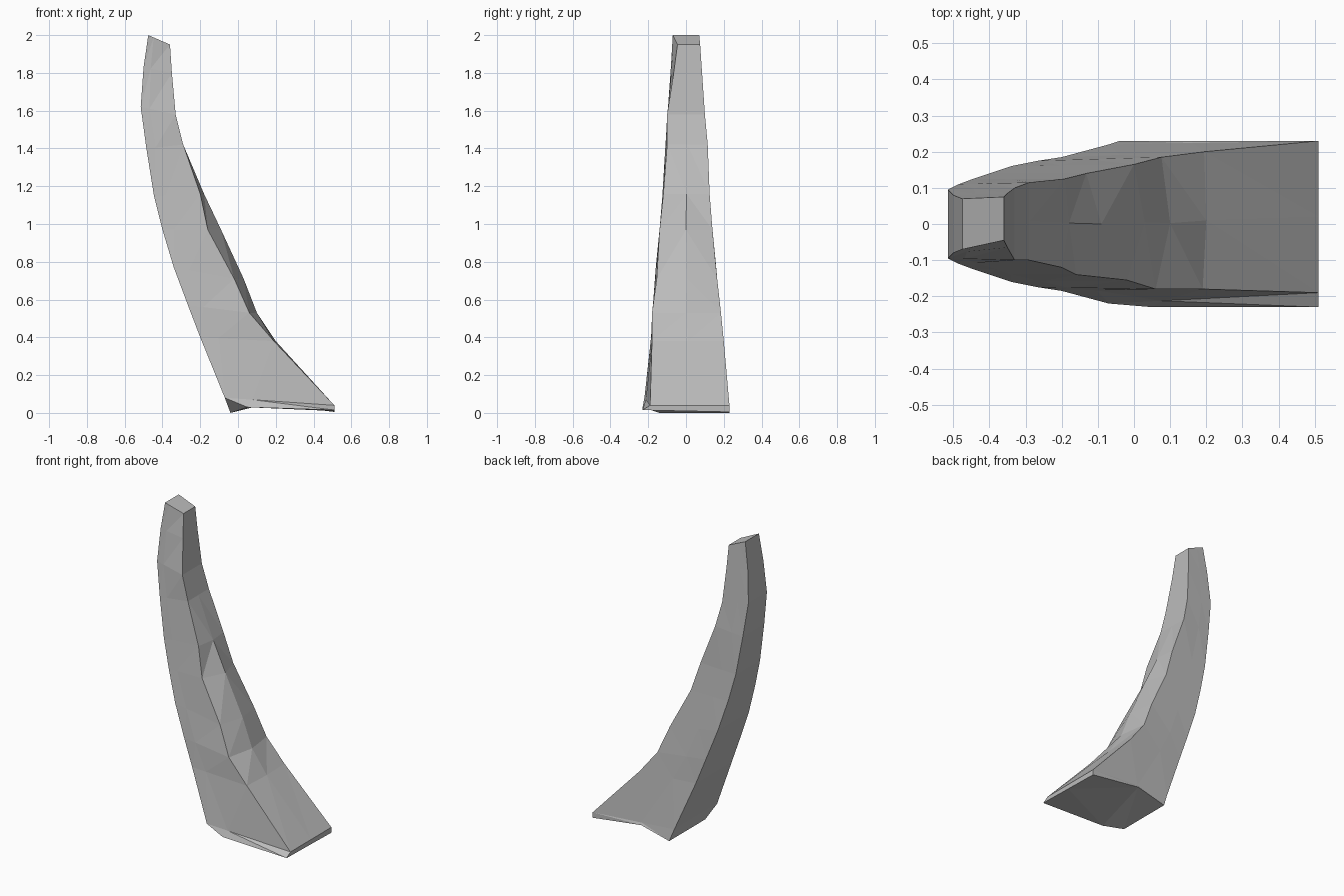
import bpy
import bmesh
from mathutils import Vector

cube = bpy.data.objects.get("Cube")
if cube:
    bpy.data.objects.remove(cube, do_unlink=True)

# One flat stone colour
stone = bpy.data.materials.new("grey stone")
stone.use_nodes = True
grey = (0.5, 0.5, 0.5, 1)
stone.diffuse_color = grey
stone.node_tree.nodes["Principled BSDF"].inputs["Base Color"].default_value = grey

# Each section: outer x, outer z, outer half width,
# inner x, inner z, inner front y, inner back y, chipped depth of the inner edges
sections = [
    (-.07, .08, .22, .51, .04, -.19, .23, 0),
    (-.2, .4, .185, .2, .38, -.18, .2, .01),
    (-.265, .57, .175, .1, .53, -.18, .185, .04),
    (-.34, .77, .16, .03, .71, -.155, .165, .05),
    (-.4, .97, .14, -.09, .97, -.14, .14, .07),
    (-.445, 1.15, .125, -.18, 1.16, -.12, .125, .02),
    (-.485, 1.4, .11, -.29, 1.42, -.1, .115, 0),
    (-.515, 1.62, .095, -.33, 1.58, -.1, .1, 0),
    (-.5, 1.83, .08, -.35, 1.8, -.065, .085, 0),
    (-.475, 2, .07, -.36, 1.95, -.045, .075, 0),
]


def section_ring(ox, oz, width, ix, iz, front, back, chip):
    """Corners around one tilted slice, starting at the outer back edge."""
    outer_back = Vector((ox, width, oz))
    outer_front = Vector((ox, -width, oz))
    inner_front = Vector((ix - chip, front, iz))
    inner_back = Vector((ix - chip * .6, back, iz))
    ridge = Vector((ix, (front + back) / 2, iz))
    return [outer_back, outer_front, outer_front.lerp(inner_front, .25),
            inner_front, ridge, inner_back, inner_back.lerp(outer_back, .6)]


# Uneven broken foot, followed by the tapering sections
foot = [Vector(p) for p in (
    (-.04, .23, 0), (-.04, -.14, 0), (.05, -.23, .03), (.51, -.23, .015),
    (.51, 0, .01), (.51, .23, .005), (.16, .23, .05))]
rings = [foot] + [section_ring(*s) for s in sections]

# Loft the curved shaft and close both ends
bm = bmesh.new()
loops = [[bm.verts.new(p) for p in ring] for ring in rings]
for low, high in zip(loops, loops[1:]):
    count = len(low)
    for i in range(count):
        j = (i + 1) % count
        bm.faces.new((low[i], low[j], high[j], high[i]))
bm.faces.new(loops[0][::-1])
bm.faces.new(loops[-1])
bmesh.ops.triangulate(bm, faces=bm.faces[:])
bmesh.ops.recalc_face_normals(bm, faces=bm.faces[:])

mesh = bpy.data.meshes.new("curved_stone_spike")
bm.to_mesh(mesh)
bm.free()
mesh.materials.append(stone)
spike = bpy.data.objects.new("curved_stone_spike", mesh)
bpy.context.collection.objects.link(spike)
